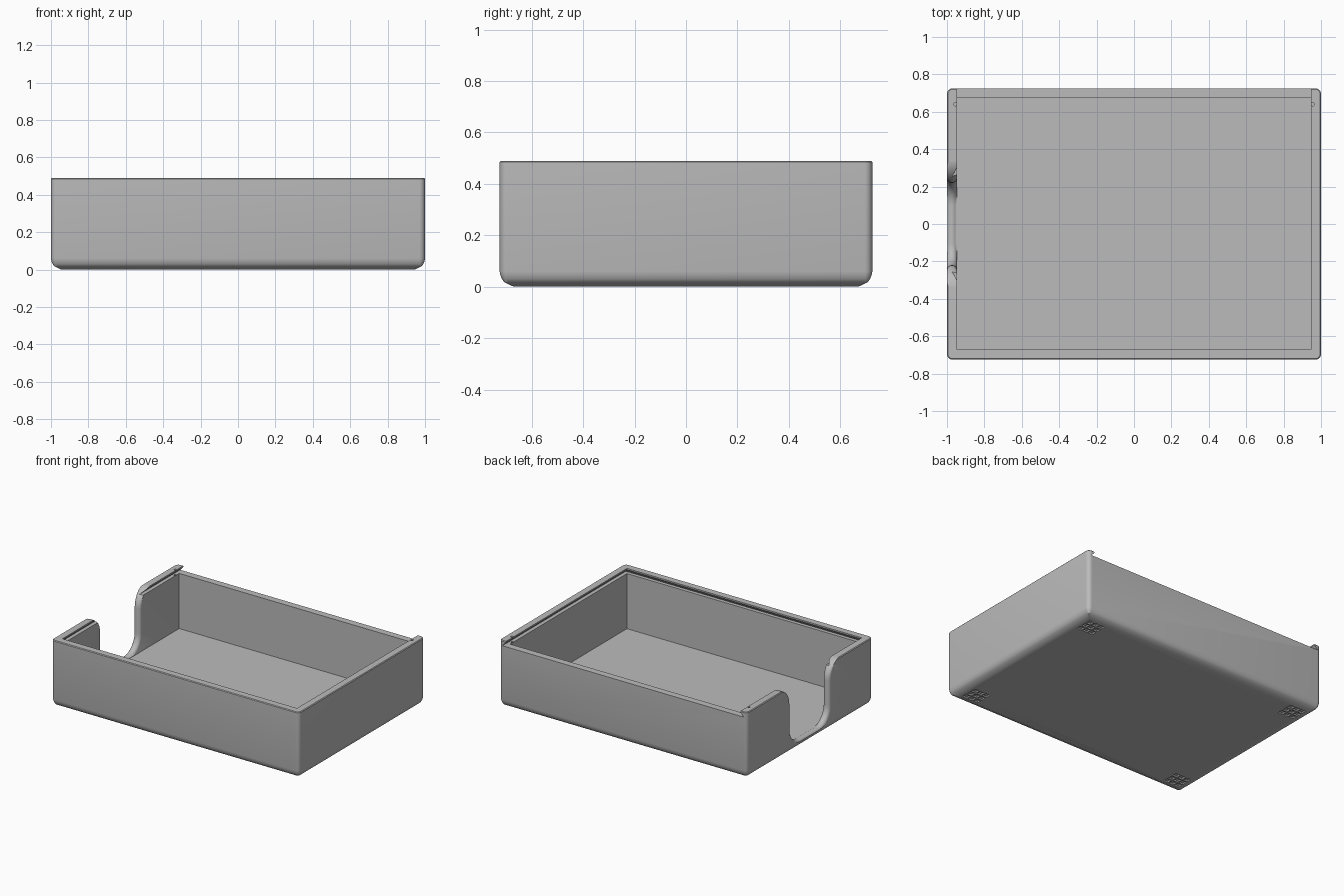
import bpy, bmesh, math

if "Cube" in bpy.data.objects:
    bpy.data.objects.remove(bpy.data.objects["Cube"])

grey = bpy.data.materials.new("light_grey")
grey.diffuse_color = (0.5, 0.5, 0.5, 1)
grey.use_nodes = True
grey.node_tree.nodes["Principled BSDF"].inputs["Base Color"].default_value = grey.diffuse_color


def loft(name, rings):
    """Closed solid skinned through rings of equal point count."""
    bm = bmesh.new()
    loops = [[bm.verts.new(p) for p in r] for r in rings]
    n = len(loops[0])
    for a, b in zip(loops, loops[1:]):
        for i in range(n):
            j = (i + 1) % n
            bm.faces.new((a[i], a[j], b[j], b[i]))
    bm.faces.new(loops[0][::-1])
    bm.faces.new(loops[-1])
    return finish(name, bm)


def finish(name, bm):
    bmesh.ops.recalc_face_normals(bm, faces=bm.faces)
    me = bpy.data.meshes.new(name)
    bm.to_mesh(me)
    bm.free()
    ob = bpy.data.objects.new(name, me)
    bpy.context.collection.objects.link(ob)
    me.materials.append(grey)
    return ob


def rounded(hx, hy, z, r, seg=6):
    pts = []
    for k, (sx, sy) in enumerate(((1, 1), (-1, 1), (-1, -1), (1, -1))):
        for i in range(seg + 1):
            a = math.radians(90 * k + 90 * i / seg)
            pts.append((sx * (hx - r) + r * math.cos(a),
                        sy * (hy - r) + r * math.sin(a), z))
    return pts


def rect(x, y0, y1, z):
    return [(-x, y0, z), (x, y0, z), (x, y1, z), (-x, y1, z)]


def cut(target, cutter):
    m = target.modifiers.new("cut", 'BOOLEAN')
    m.operation = 'DIFFERENCE'
    m.solver = 'EXACT'
    m.object = cutter
    bpy.context.view_layer.objects.active = target
    bpy.ops.object.modifier_apply(modifier=m.name)
    bpy.data.objects.remove(cutter)


# Outer body with rounded bottom edge and fine top chamfer
HX, HY, TOP = 1.0, 0.725, 0.49
levels = [(0, .055), (.018, .018), (.03, .009), (.045, .003), (.06, 0),
          (TOP - .005, 0), (TOP, .005)]
body = loft("tray_body", [rounded(HX - i, HY - i, z, max(.03 - i, .008))
                          for z, i in levels])

# Cavity plus dovetail lid channel, open at the back
cut(body, loft("cavity_cutter", [
    rect(.947, -.672, .675, .05), rect(.947, -.672, .675, .452),
    rect(.974, -.698, .8, .452), rect(.947, -.672, .8, .48),
    rect(.947, -.672, .8, .6)]))


# Thumb notch in the left wall with rounded rims
def notch(x, off, floor):
    half = [(.35, .6)]
    for i in range(11):                       # flared top
        a = math.radians(90 - 9 * i)
        r = .13 - off * math.cos(a)
        half.append((.35 - r * math.cos(a), .361 + .13 * math.sin(a)))
    for i in range(11):                       # rounded bottom
        a = math.radians(9 * i)
        r = .12 + off
        half.append((.10 + r * math.cos(a), max(.18 - r * math.sin(a), floor)))
    pts = half + [(-y, z) for y, z in reversed(half)]
    return [(x, y, z) for y, z in pts]


R = .026
rings = [notch(-1.02, R, .0)]
for i in range(13):
    a = math.radians(180 * i / 12)
    rings.append(notch(-.973 - .0275 * math.cos(a), R * (1 - math.sin(a)),
                       .0 if i < 6 else .052))
rings.append(notch(-.93, R, .052))
cut(body, loft("notch_cutter", rings))

# Small latch holes at the back of the lid channel
for s in (-1, 1):
    cut(body, loft("latch_cutter", [
        [(s * .956 + .009 * math.cos(t * math.pi / 6),
          .64 + .009 * math.sin(t * math.pi / 6), z) for t in range(12)]
        for z in (.44, .6)]))

# Grids of shallow square recesses under the four corners
bm = bmesh.new()
for sx in (-1, 1):
    for sy in (-1, 1):
        for i in (-1, 0, 1):
            for j in (-1, 0, 1):
                g = bmesh.ops.create_cube(bm, size=1)["verts"]
                bmesh.ops.scale(bm, vec=(.035, .035, .02), verts=g)
                bmesh.ops.translate(bm, verts=g, vec=(
                    sx * .865 + i * .046, sy * .588 + j * .046, 0))
cut(body, finish("grip_cutter", bm))

# Smooth rounded areas, keep crisp edges
bpy.ops.object.select_all(action='DESELECT')
body.select_set(True)
bpy.context.view_layer.objects.active = body
bpy.ops.object.shade_smooth_by_angle(angle=math.radians(28))
